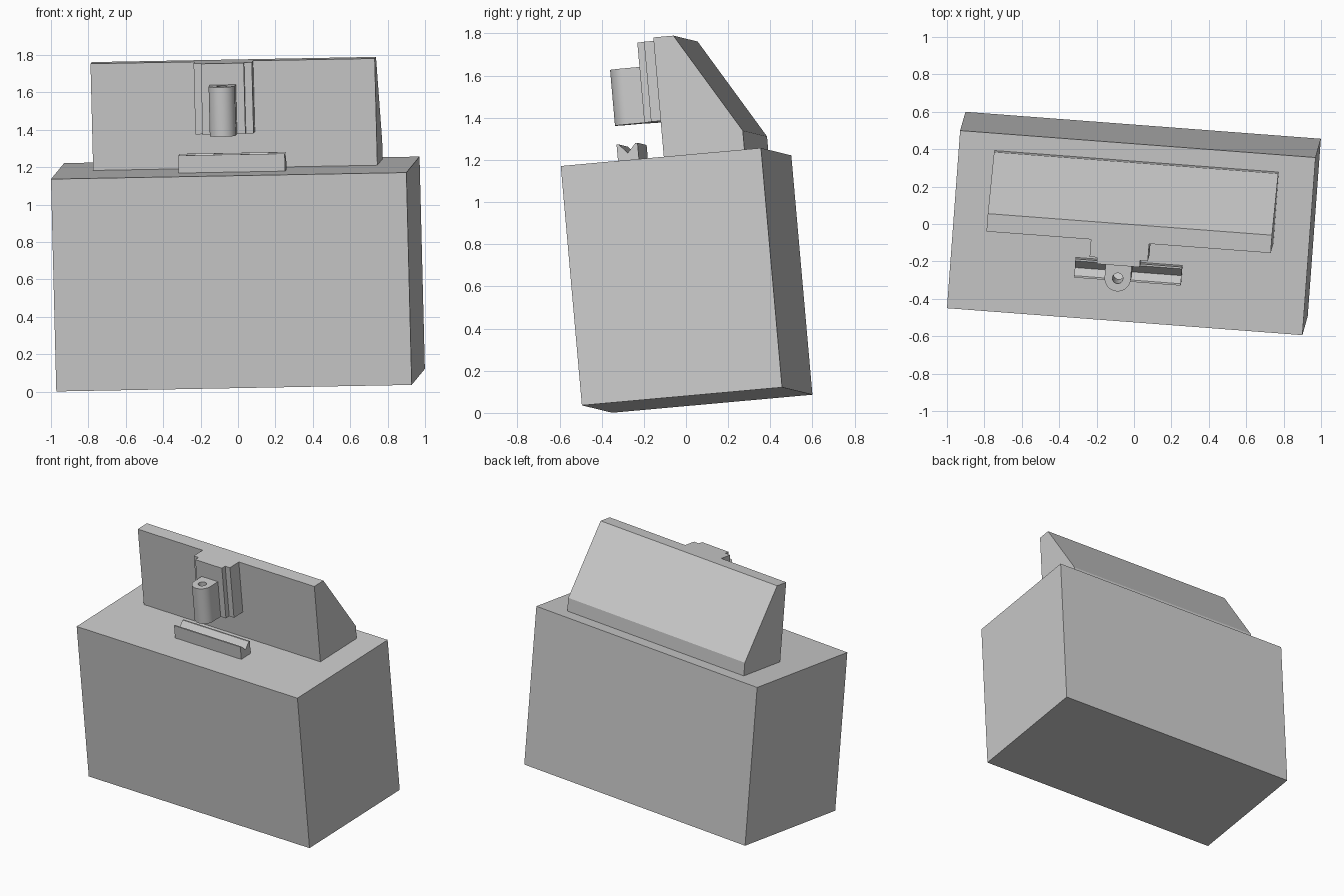
import bpy, bmesh, math
from mathutils import Vector, Matrix

if "Cube" in bpy.data.objects:
    bpy.data.objects.remove(bpy.data.objects["Cube"])

# Tilted local frame: origin at the front-left top corner of the base block,
# a = along the length, b = towards the back, c = up
U = Vector((1.9, -0.144, 0.035)).normalized()
W = Vector((-0.03, -0.1, 1.135))
W = (W - U * W.dot(U)).normalized()
V = W.cross(U)
FRAME = Matrix((U, V, W)).transposed().to_4x4()
FRAME.translation = Vector((-1.0, -0.45, 1.136))


def finish(name, bm):
    bmesh.ops.recalc_face_normals(bm, faces=bm.faces)
    mesh = bpy.data.meshes.new(name)
    bm.to_mesh(mesh)
    bm.free()
    obj = bpy.data.objects.new(name, mesh)
    obj.matrix_world = FRAME
    bpy.context.collection.objects.link(obj)
    return obj


def extrude(name, points, offset):
    """Extrude a closed 3D outline along an offset vector."""
    bm = bmesh.new()
    face = bm.faces.new([bm.verts.new(p) for p in points])
    res = bmesh.ops.extrude_face_region(bm, geom=[face], use_keep_orig=True)
    verts = [g for g in res["geom"] if isinstance(g, bmesh.types.BMVert)]
    bmesh.ops.translate(bm, verts=verts, vec=offset)
    return finish(name, bm)


def side_profile(name, bc, a0, a1):
    return extrude(name, [(a0, b, c) for b, c in bc], (a1 - a0, 0, 0))


def top_profile(name, ab, c0, c1):
    return extrude(name, [(a, b, c0) for a, b in ab], (0, 0, c1 - c0))


# Main block
side_profile("base_block", [(0, -1.14), (0.956, -1.14), (0.956, 0), (0, 0)], 0, 1.906)

# Upright wedge at the back
side_profile("back_wedge",
             [(0.478, 0), (0.863, 0), (0.863, 0.095), (0.574, 0.573), (0.478, 0.573)],
             0.191, 1.715)

# Stepped guide rail on the wedge front
MID = 0.907
half = [(0.156, 0.478), (0.156, 0.384), (0.115, 0.384), (0.115, 0.349)]
top_profile("guide_rail",
            [(MID + a, b) for a, b in half] + [(MID - a, b) for a, b in reversed(half)],
            0.192, 0.573)

# Bar with a V groove along its top
side_profile("grooved_bar",
             [(0.224, 0), (0.324, 0), (0.324, 0.094), (0.314, 0.094),
              (0.274, 0.05), (0.234, 0.094), (0.224, 0.094)],
             0.667, 1.239)

# Holder with a round front, square back and a through hole
N, R, HOLE, CB, BACK = 48, 0.07, 0.028, 0.27, 0.079
bm = bmesh.new()
loops = []
for inner, c in ((False, 0.192), (False, 0.458), (True, 0.458), (True, 0.192)):
    ring = []
    for i in range(N):
        t = 2 * math.pi * i / N
        x, y = math.cos(t), math.sin(t)
        if inner:
            x, y = x * HOLE, y * HOLE
        elif i < N // 2:
            s = 1 / max(abs(x), abs(y))
            x, y = x * s * R, y * s * BACK
        else:
            x, y = x * R, y * R
        ring.append(bm.verts.new((MID + x, CB + y, c)))
    loops.append(ring)
for k in range(4):
    p, q = loops[k], loops[(k + 1) % 4]
    for i in range(N):
        j = (i + 1) % N
        bm.faces.new((p[i], p[j], q[j], q[i]))
holder = finish("round_holder", bm)
holder.select_set(True)
bpy.context.view_layer.objects.active = holder
bpy.ops.object.shade_smooth_by_angle(angle=math.radians(30))
